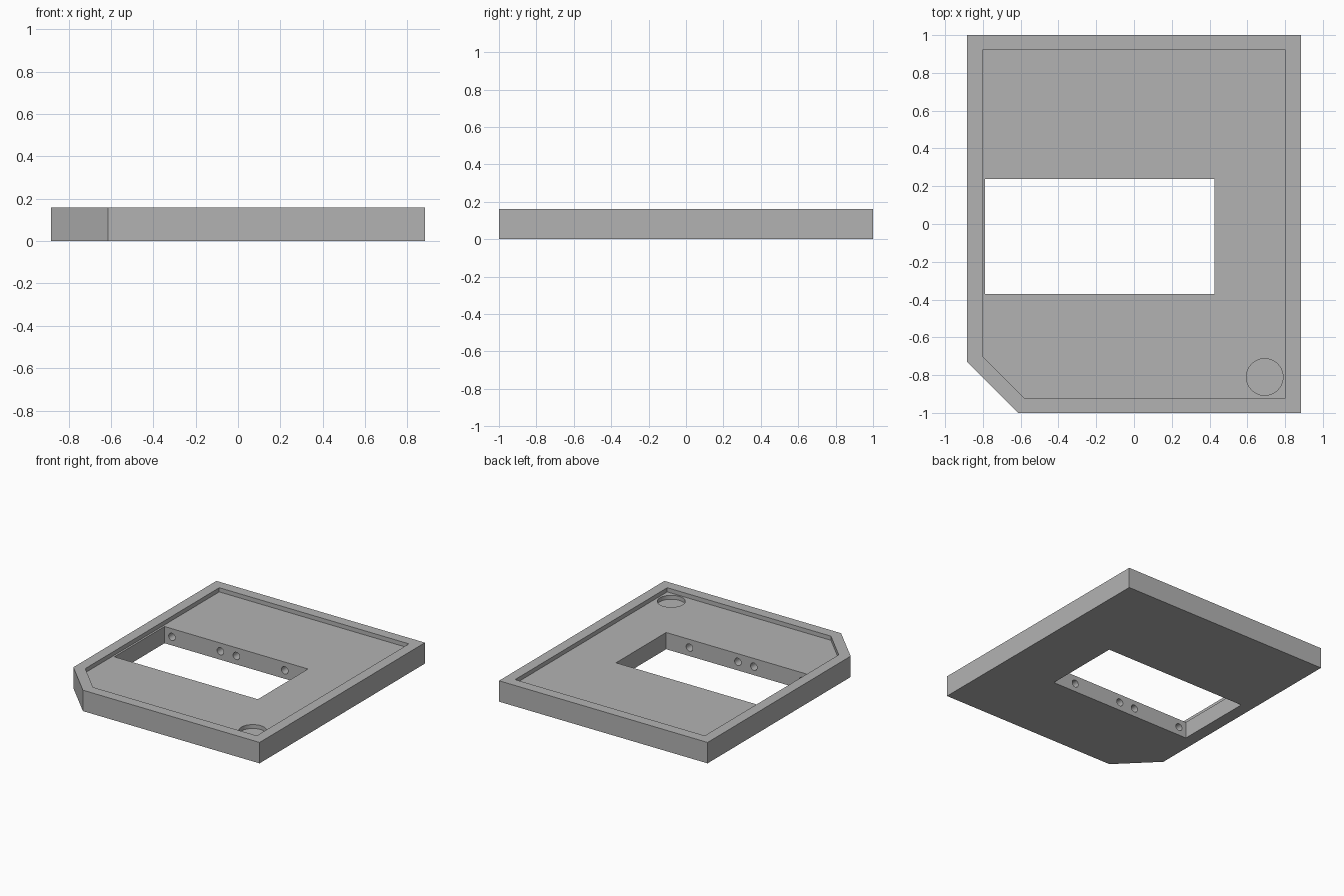
import bpy
from math import pi
from mathutils import Matrix, Vector
import bmesh

cube = bpy.data.objects.get("Cube")
if cube:
    bpy.data.objects.remove(cube, do_unlink=True)

HEIGHT, FLOOR = 0.16, 0.128

grey = bpy.data.materials.new("plain grey")
grey.use_nodes = True
grey.diffuse_color = (0.45, 0.45, 0.45, 1)
grey.node_tree.nodes["Principled BSDF"].inputs["Base Color"].default_value = grey.diffuse_color


def make_object(name, bm):
    bmesh.ops.recalc_face_normals(bm, faces=bm.faces)
    mesh = bpy.data.meshes.new(name)
    bm.to_mesh(mesh)
    bm.free()
    mesh.materials.append(grey)
    obj = bpy.data.objects.new(name, mesh)
    bpy.context.collection.objects.link(obj)
    return obj


def prism(name, outline, z0, z1):
    """Extrude a flat outline from z0 up to z1."""
    bm = bmesh.new()
    face = bm.faces.new([bm.verts.new((x, y, z0)) for x, y in outline])
    top = bmesh.ops.extrude_face_region(bm, geom=[face])["geom"]
    verts = [g for g in top if isinstance(g, bmesh.types.BMVert)]
    bmesh.ops.translate(bm, verts=verts, vec=Vector((0, 0, z1 - z0)))
    return make_object(name, bm)


def cylinder(name, centre, radius, depth, tilt=0.0):
    bm = bmesh.new()
    bmesh.ops.create_cone(bm, cap_ends=True, segments=48, radius1=radius, radius2=radius,
                          depth=depth, matrix=Matrix.Translation(centre) @ Matrix.Rotation(tilt, 4, "X"))
    return make_object(name, bm)


def cut_plate(x, y, chamfer):
    """Rectangle outline with the front right corner cut off."""
    return [(x, -y), (x, y), (-x, y), (-x, chamfer - y), (chamfer - x, -y)]


# Plate body
plate = prism("plate", cut_plate(0.883, 1.0, 0.27), 0, HEIGHT)

# Shallow tray, through window and round corner pocket
left, right, front, back = -0.788, 0.427, -0.37, 0.237
cutters = [
    prism("tray_cutter", cut_plate(0.803, 0.92, 0.22), FLOOR, 0.3),
    prism("window_cutter", [(left, front), (right, front), (right, back), (left, back)], -0.1, 0.4),
    cylinder("pocket_cutter", (0.692, -0.81, FLOOR - 0.03 + 0.1), 0.097, 0.2),
]

# Blind pin holes in the front and back window walls
for wall in (front, back):
    for x in (-0.725, -0.315, -0.18, 0.23):
        cutters.append(cylinder("pin_hole_cutter", (x, wall, 0.065), 0.028, 0.16, pi / 2))

bpy.context.view_layer.objects.active = plate
plate.select_set(True)
for cutter in cutters:
    mod = plate.modifiers.new("cut", "BOOLEAN")
    mod.operation = "DIFFERENCE"
    mod.solver = "EXACT"
    mod.object = cutter
    bpy.ops.object.modifier_apply(modifier=mod.name)
    bpy.data.objects.remove(cutter, do_unlink=True)

bpy.ops.object.shade_smooth_by_angle(angle=pi / 6)
